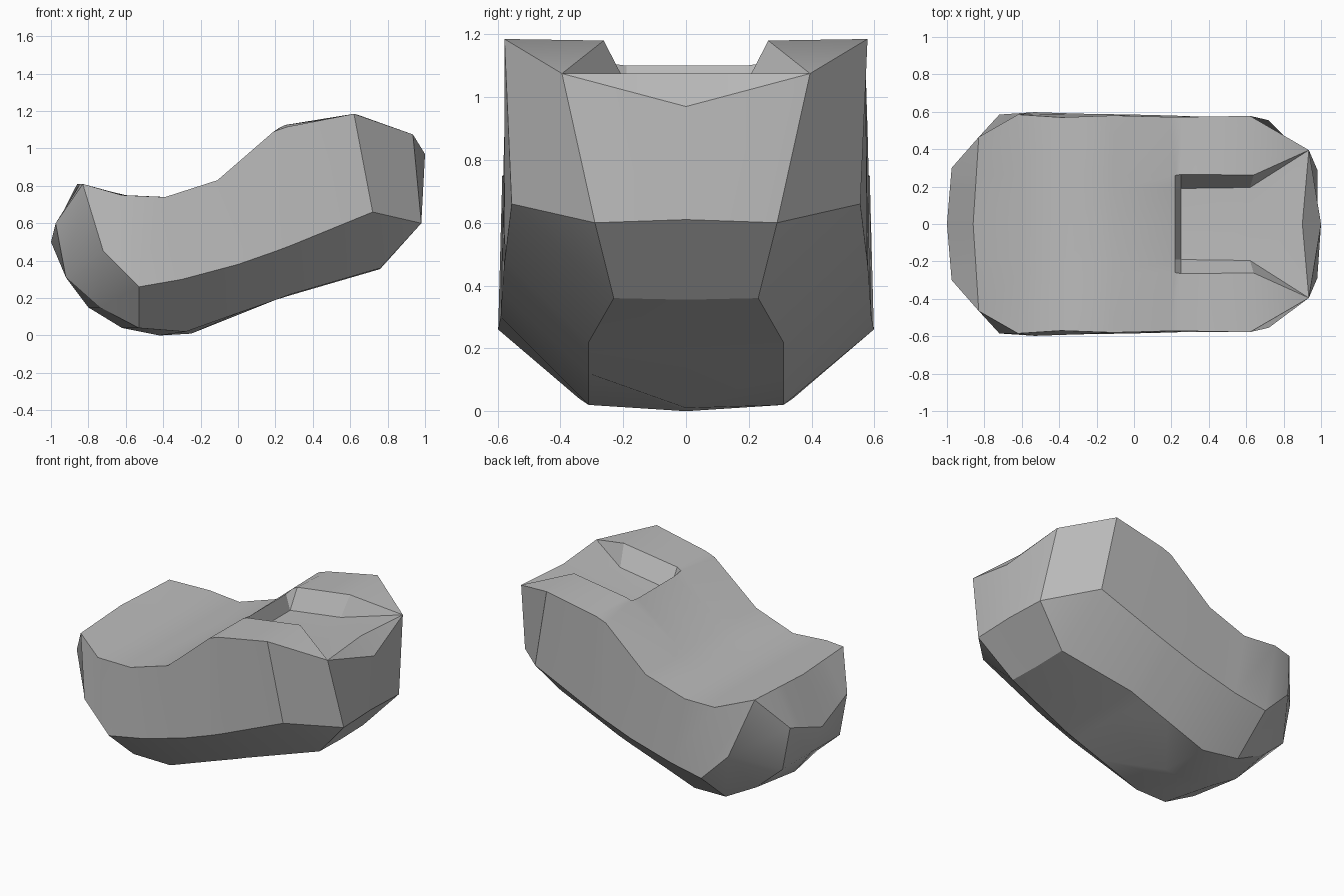
import bpy
import bmesh
from mathutils import Vector

default_cube = bpy.data.objects.get("Cube")
if default_cube:
    bpy.data.objects.remove(default_cube, do_unlink=True)


def make_material(name, colour):
    material = bpy.data.materials.new(name)
    material.use_nodes = True
    material.diffuse_color = colour
    shader = material.node_tree.nodes["Principled BSDF"]
    shader.inputs["Base Color"].default_value = colour
    return material


def on_centre(profile):
    """Turn a profile of (x, z) pairs into points on the middle plane."""
    return [Vector((x, 0, z)) for x, z in profile]


def rail(points):
    return [Vector(point) for point in points]


def between(inner, outer, width):
    """Points on the flat deck, at a given distance from the middle."""
    return [a.lerp(b, min(1, width / b.y)) for a, b in zip(inner, outer)]


# Lengthwise rails of one half, running from the low end to the high end
deck_middle = on_centre([
    (-1, .5), (-.86, .81), (-.6, .75), (-.38, .74), (-.11, .83),
    (.22, 1.1), (.25, 1), (.62, 1.04), (.9, 1.075), (1, .97)])

deck_edge = rail([
    (-.975, .3, .6), (-.83, .465, .81), (-.62, .585, .75),
    (-.39, .57, .74), (-.11, .58, .83), (.19, .572, 1.09),
    (.26, .572, 1.115), (.62, .578, 1.185), (.935, .395, 1.075),
    (.935, .395, 1.075)])

flank = rail([
    (-.92, .3, .31), (-.72, .585, .45), (-.53, .598, .26),
    (-.3, .59, .3), (0, .585, .38), (.2, .58, .45),
    (.28, .577, .48), (.72, .555, .66), (.98, .29, .6), (.98, .29, .6)])

underside = rail([
    (-.92, .3, .31), (-.74, .32, .15), (-.53, .34, .04),
    (-.28, .31, .02), (0, .31, .12), (.2, .31, .19),
    (.28, .31, .22), (.76, .23, .36), (.98, .29, .6), (.98, .29, .6)])

keel = on_centre([
    (-.92, .31), (-.8, .15), (-.62, .04), (-.42, 0), (-.25, .01),
    (.2, .19), (.28, .215), (.76, .355), (.98, .61), (.98, .61)])

# Notch in the high end: its floor and its upper lip meet at the corner
corner, apex = deck_edge[-1], deck_middle[-1]
notch_floor = between(deck_middle[:5], deck_edge, .19) + rail([
    (.22, .19, 1.1), (.25, .19, 1), (.62, .195, 1.05), corner, apex])
notch_lip = between(deck_middle[:5], deck_edge, .26) + rail([
    (.22, .26, 1.11), (.25, .265, 1.125), (.64, .262, 1.18), corner, apex])

rails = [deck_middle, notch_floor, notch_lip, deck_edge,
         flank, underside, keel]

# Skin the rails on both sides, sharing coincident points
bm = bmesh.new()
shared = {}


def vertex(point, side):
    place = (round(point.x, 4), round(point.y * side, 4), round(point.z, 4))
    if place not in shared:
        shared[place] = bm.verts.new(place)
    return shared[place]


def add_face(points, side):
    corners = list(dict.fromkeys(vertex(p, side) for p in points))
    if len(corners) > 2 and bm.faces.get(corners) is None:
        bm.faces.new(corners if side > 0 else corners[::-1])


for side in (1, -1):
    for upper, lower in zip(rails, rails[1:]):
        for i in range(len(upper) - 1):
            add_face([upper[i], upper[i + 1], lower[i + 1], lower[i]], side)
    # Close the two ends
    add_face([line[0] for line in rails], side)
    add_face([line[-1] for line in reversed(rails)], side)

bmesh.ops.recalc_face_normals(bm, faces=bm.faces[:])
mesh = bpy.data.meshes.new("notched_block")
bm.to_mesh(mesh)
bm.free()
mesh.materials.append(make_material("plain grey", (.5, .5, .5, 1)))

block = bpy.data.objects.new("notched_block", mesh)
bpy.context.collection.objects.link(block)
bpy.ops.object.select_all(action="DESELECT")
block.select_set(True)
bpy.context.view_layer.objects.active = block
bpy.ops.object.shade_smooth_by_angle(angle=.52)
